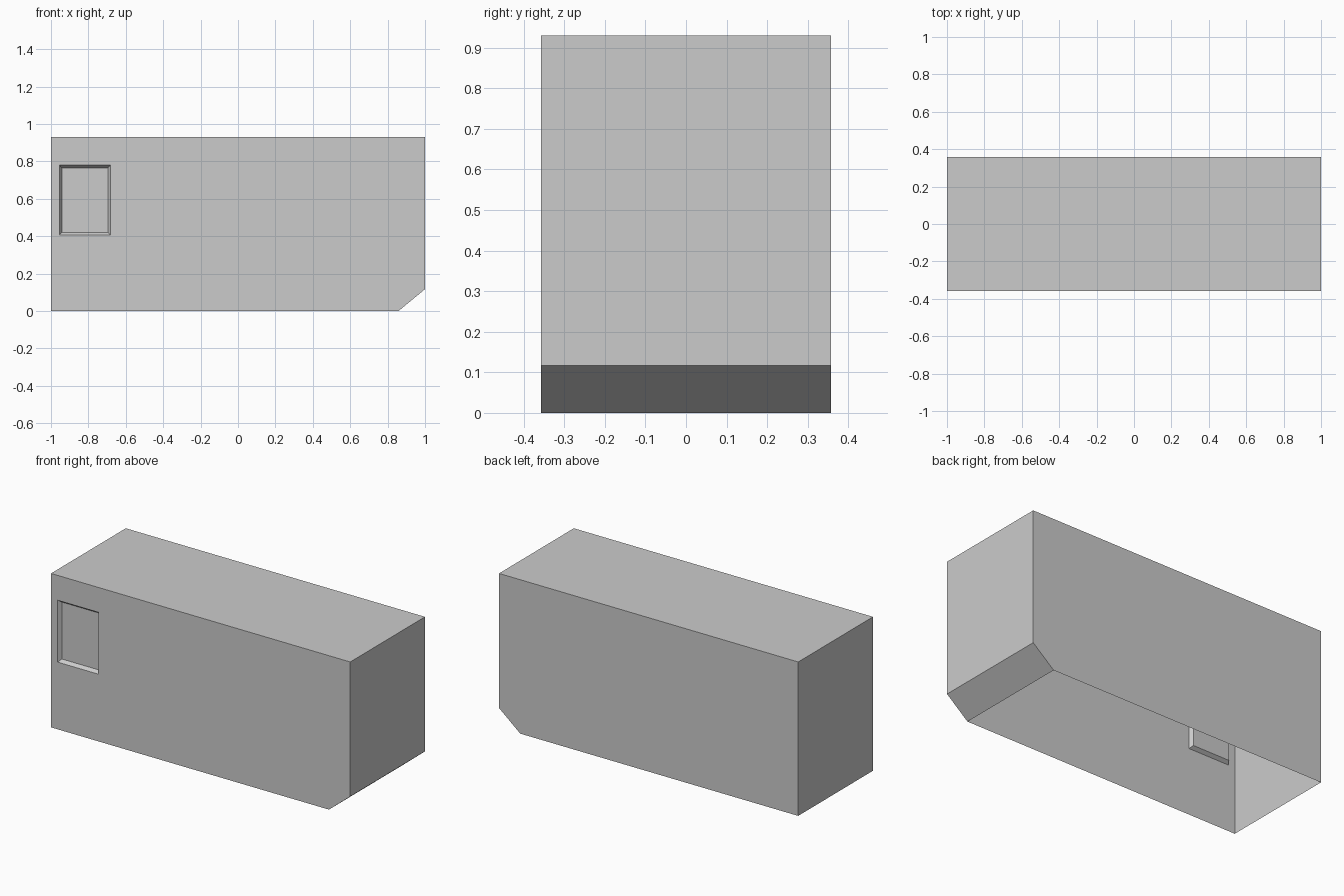
import bpy
import bmesh

cube = bpy.data.objects.get("Cube")
if cube:
    bpy.data.objects.remove(cube, do_unlink=True)

HALF_Y = 0.357
HEIGHT = 0.93
DEPTH = 0.02

# Plain grey paint
grey = bpy.data.materials.new("grey")
grey.use_nodes = True
colour = (0.6, 0.6, 0.6, 1)
grey.diffuse_color = colour
grey.node_tree.nodes["Principled BSDF"].inputs["Base Color"].default_value = colour

bm = bmesh.new()


def ring(points, y):
    """Closed loop of vertices and edges in an upright plane."""
    verts = [bm.verts.new((x, y, z)) for x, z in points]
    edges = [bm.edges.new((a, b)) for a, b in zip(verts, verts[1:] + verts[:1])]
    return verts, edges


def bridge(a, b, skip=()):
    """Quads between two matching loops."""
    n = len(a)
    for i in range(n):
        if i not in skip:
            j = (i + 1) % n
            bm.faces.new((a[i], a[j], b[j], b[i]))


def rectangle(x0, x1, z0, z1):
    return [(x0, z0), (x1, z0), (x1, z1), (x0, z1)]


# Side outline with the chamfered lower corner; the first edge is the open underside
outline = [(-1, 0), (0.858, 0), (1, 0.117), (1, HEIGHT), (-1, HEIGHT)]
front, front_edges = ring(outline, -HALF_Y)
back, back_edges = ring(outline, HALF_Y)
bridge(front, back, skip=(0,))
bm.faces.new(back)

# Shallow recessed panel with tapered sides
rim, rim_edges = ring(rectangle(-0.955, -0.682, 0.406, 0.78), -HALF_Y)
pane, pane_edges = ring(rectangle(-0.942, -0.695, 0.421, 0.765), -HALF_Y + DEPTH)
bridge(rim, pane)
bm.faces.new(pane)

# Front wall around the recess
bmesh.ops.triangle_fill(bm, edges=front_edges + rim_edges, use_beauty=True)
bmesh.ops.recalc_face_normals(bm, faces=bm.faces[:])

mesh = bpy.data.meshes.new("box_shell")
bm.to_mesh(mesh)
bm.free()
mesh.materials.append(grey)
shell = bpy.data.objects.new("box_shell", mesh)
bpy.context.collection.objects.link(shell)
